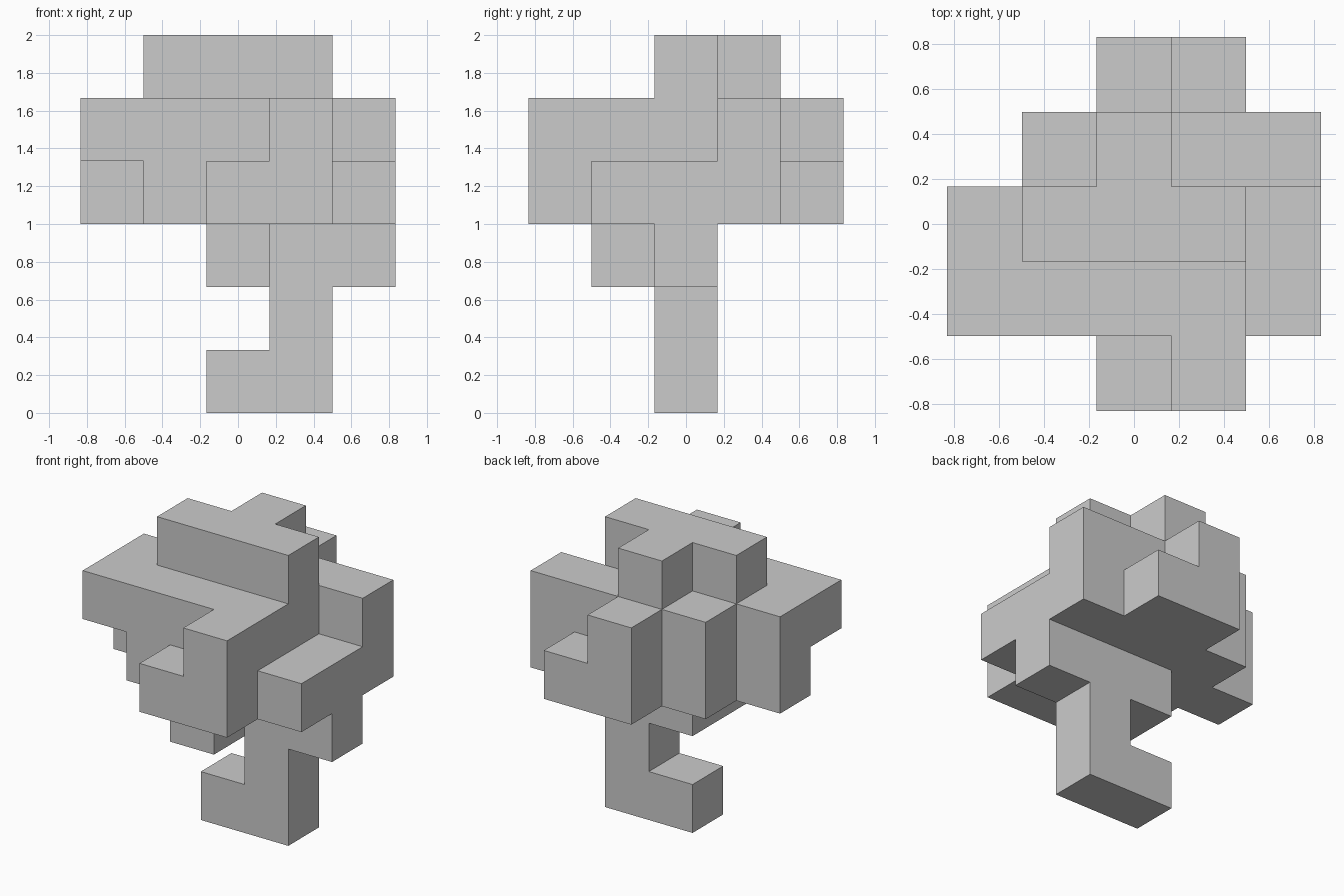
import bpy, bmesh, math
from mathutils import Vector

if "Cube" in bpy.data.objects:
    bpy.data.objects.remove(bpy.data.objects["Cube"])

S = 1 / 3  # cube size

# Layers from bottom to top; each string is a row from front (-y) to back, x left to right
EMPTY = "....."
LAYERS = [
    [EMPTY, EMPTY, "..##.", EMPTY, EMPTY],              # foot
    [EMPTY, EMPTY, "...#.", EMPTY, EMPTY],              # stem
    [EMPTY, "..#..", "..###", EMPTY, EMPTY],            # branches
    ["..##.", ".####", "#####", ".####", "..##."],      # lower canopy
    ["...#.", "####.", "####.", ".####", "..#.."],      # upper canopy
    [EMPTY, EMPTY, ".###.", "..#..", EMPTY],            # crown
]
cells = {(x, y, z)
         for z, layer in enumerate(LAYERS)
         for y, row in enumerate(layer)
         for x, c in enumerate(row) if c == "#"}


def add_side(bm, cell, axis, sign):
    """Add the square side of a cube facing the given direction."""
    n = Vector((0, 0, 0))
    n[axis] = sign
    u = Vector((0, 0, 0))
    u[(axis + 1) % 3] = 1
    v = n.cross(u)
    mid = Vector(cell) + Vector((-2, -2, 0.5)) + n / 2
    corners = [mid + (a * u + b * v) / 2
               for a, b in ((-1, -1), (1, -1), (1, 1), (-1, 1))]
    bm.faces.new([bm.verts.new(c * S) for c in corners])


# Outer skin only: sides with no neighbouring cube
bm = bmesh.new()
for cell in sorted(cells):
    for axis in range(3):
        for sign in (-1, 1):
            near = list(cell)
            near[axis] += sign
            if tuple(near) not in cells:
                add_side(bm, cell, axis, sign)

# Weld the squares and merge coplanar ones into clean flat faces
bmesh.ops.remove_doubles(bm, verts=bm.verts[:], dist=0.001)
bmesh.ops.dissolve_limit(bm, angle_limit=math.radians(1),
                         verts=bm.verts[:], edges=bm.edges[:])

mesh = bpy.data.meshes.new("cube_sculpture")
bm.to_mesh(mesh)
bm.free()
bpy.context.collection.objects.link(bpy.data.objects.new("cube_sculpture", mesh))
